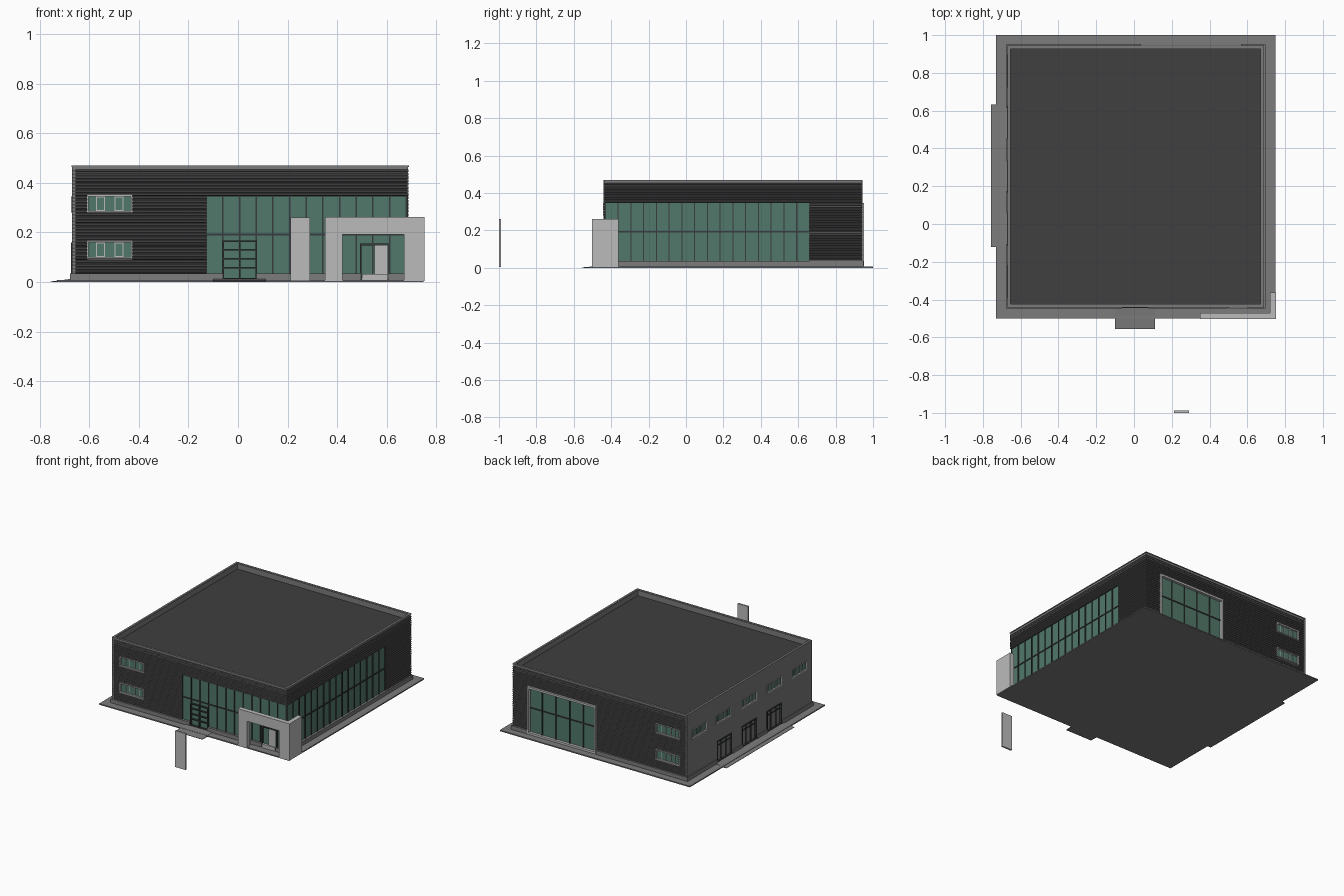
import bpy, bmesh

if "Cube" in bpy.data.objects:
    bpy.data.objects.remove(bpy.data.objects["Cube"])

XL, XR, YF, YB, TOP = -0.67, 0.688, -0.44, 0.943, 0.47


def mat(name, r, g, b):
    m = bpy.data.materials.new(name)
    m.diffuse_color = (r, g, b, 1)
    m.use_nodes = True
    m.node_tree.nodes["Principled BSDF"].inputs["Base Color"].default_value = m.diffuse_color
    return m


SIDING = mat("dark_siding", .085, .085, .085)
ROOF = mat("roof_dark", .05, .05, .05)
GREY = mat("mid_grey", .2, .2, .2)
DARK = mat("dark_frame", .04, .045, .045)
LIGHT = mat("light_grey", .5, .5, .5)
GLASS = mat("green_glass", .085, .19, .145)


def wall_point(side, u, d, z):
    """u runs along the wall, d is the distance outward from it"""
    return {"front": (u, YF - d, z), "back": (u, YB + d, z),
            "left": (XL - d, u, z), "right": (XR + d, u, z)}[side]


class Part:
    def __init__(self, name, material):
        self.name, self.mat, self.bm = name, material, bmesh.new()

    def hexa(self, p):
        v = [self.bm.verts.new(c) for c in p]
        for f in ((0, 1, 2, 3), (4, 7, 6, 5), (0, 4, 5, 1), (1, 5, 6, 2), (2, 6, 7, 3), (3, 7, 4, 0)):
            self.bm.faces.new([v[i] for i in f])

    def box(self, x0, x1, y0, y1, z0, z1):
        self.hexa([(x, y, z) for z in (z0, z1) for x, y in ((x0, y0), (x0, y1), (x1, y1), (x1, y0))])

    def wall(self, side, u0, u1, d0, d1, z0, z1, taper=0):
        self.hexa([wall_point(side, u, d, z) for d, t in ((d0, 0), (d1, taper))
                   for u, z in ((u0, z0 + t), (u1, z0 + t), (u1, z1 - t), (u0, z1 - t))])

    def frame(self, side, u0, u1, z0, z1, w, d0, d1):
        self.wall(side, u0, u0 + w, d0, d1, z0, z1)
        self.wall(side, u1 - w, u1, d0, d1, z0, z1)
        self.wall(side, u0 + w, u1 - w, d0, d1, z1 - w, z1)
        self.wall(side, u0 + w, u1 - w, d0, d1, z0, z0 + w)

    def ring(self, x0, x1, y0, y1, w, z0, z1):
        self.box(x0, x1, y0, y0 + w, z0, z1)
        self.box(x0, x1, y1 - w, y1, z0, z1)
        self.box(x0, x0 + w, y0 + w, y1 - w, z0, z1)
        self.box(x1 - w, x1, y0 + w, y1 - w, z0, z1)

    def done(self):
        bmesh.ops.recalc_face_normals(self.bm, faces=self.bm.faces)
        me = bpy.data.meshes.new(self.name)
        self.bm.to_mesh(me)
        self.bm.free()
        me.materials.append(self.mat)
        bpy.context.collection.objects.link(bpy.data.objects.new(self.name, me))


def spans(u0, u1, z, holes):
    """stretches of wall left over at height z"""
    out, u = [], u0
    for a, b, lo, hi in sorted(holes):
        if lo < z < hi:
            if a > u + .001:
                out.append((u, a))
            u = max(u, b)
    if u1 > u + .001:
        out.append((u, u1))
    return out


# Openings in each wall: u0, u1, z0, z1
small = [(-.61, -.425, .28, .35), (-.61, -.425, .095, .165)]
left_windows = [(c - .087, c + .087, .28, .345) for c in (.81, .54, .25, -.03, -.305)]
left_doors = [(.45, .615, 0, .16), (.175, .335, 0, .16), (-.105, .06, 0, .16)]
back_glass = (.035, .57, .01, .345)
holes = {"front": small + [(-.128, XR, 0, .35)],
         "right": [(YF, .66, 0, .35)],
         "back": small + [back_glass],
         "left": left_windows + left_doors}
ends = {"front": (XL, XR), "back": (XL, XR), "left": (YF, YB), "right": (YF, YB)}

# Solid core and roof deck
p = Part("building_core", GREY)
p.box(XL + .0135, XR - .0135, YF + .0135, YB - .0135, 0, .42)
p.done()
p = Part("roof_deck", ROOF)
p.box(XL + .012, XR - .012, YF + .012, YB - .012, .42, .43)
p.done()
p = Part("parapet_lining", GREY)
p.ring(XL + .003, XR - .003, YF + .003, YB - .003, .014, .42, .468)
p.ring(XL - .001, XR + .001, YF - .001, YB + .001, .014, TOP - .006, TOP)
p.done()

# Wall skins, with ribbed cladding on every side but the left
pitch = .0136
for side, (u0, u1) in ends.items():
    ribbed = side != "left"
    p = Part(side + "_wall", SIDING if ribbed else GREY)
    inset = .004 if ribbed else 0
    zs = sorted({.008, TOP - .004} | {max(z, .008) for h in holes[side] for z in h[2:]})
    for lo, hi in zip(zs, zs[1:]):
        for a, b in spans(u0 + inset, u1 - inset, (lo + hi) / 2, holes[side]):
            p.wall(side, a, b, -.0135, -inset, lo, hi)
    p.done()
    if ribbed:
        p = Part(side + "_cladding_ribs", SIDING)
        z = .035
        while z + pitch < TOP:
            for a, b in spans(u0, u1, z + pitch / 2, holes[side]):
                p.wall(side, a, b, -.004, 0, z, z + pitch * .8, .0025)
            z += pitch
        p.done()

# Small ribbon windows
frames, panes = Part("window_frames", LIGHT), Part("window_panes", GLASS)
wins = [(s, w) for s in ("front", "back") for w in small] + [("left", w) for w in left_windows]
for side, (a, b, lo, hi) in wins:
    panes.wall(side, a, b, -.0135, -.008, lo, hi)
    frames.frame(side, a, b, lo, hi, .006, -.012, .003)
    for f in (.2, .6):
        frames.frame(side, a + (b - a) * f, a + (b - a) * (f + .2), lo + .006, hi - .006, .004, -.009, -.004)
frames.done()
panes.done()

# Large glazed walls
glass, bars = Part("curtain_glass", GLASS), Part("curtain_mullions", DARK)
for side, a, b, lo, hi, n in (("front", -.128, XR - .009, .01, .35, 12),
                              ("right", YF + .009, .66, .01, .35, 16),
                              ("back", *back_glass, 5)):
    glass.wall(side, a, b, -.0135, -.009, lo, hi)
    for i in range(n + 1):
        u = a + (b - a) * i / n
        bars.wall(side, u - .003, u + .003, -.009, -.003, lo, hi)
    bars.wall(side, a, b, -.009, -.004, .188, .196)
    bars.wall(side, a, b, -.009, -.004, hi - .005, hi)
glass.done()
bars.done()
p = Part("back_window_surround", LIGHT)
p.frame("back", *back_glass, .014, -.009, .01)
p.done()

# Main entrance door with push bars
p = Part("main_door", DARK)
p.frame("front", -.063, .077, .01, .168, .006, -.009, .004)
p.wall("front", .004, .010, -.009, .002, .01, .168)
for z in (.055, .09, .128):
    p.wall("front", -.06, .074, -.009, .003, z, z + .006)
p.done()

# Side entrance under the portal
p = Part("side_door_frame", DARK)
p.frame("front", .492, .61, .01, .155, .007, -.009, .002)
p.done()
p = Part("side_door_panel", LIGHT)
p.wall("front", .55, .603, -.009, .001, .03, .148)
p.wall("front", .5, .603, -.009, .008, .008, .033)
p.done()

# Three service doors on the left
fr, leaf = Part("service_door_frames", DARK), Part("service_door_leaves", GREY)
for a, b, lo, hi in left_doors:
    leaf.wall("left", a, b, -.0135, -.009, lo, hi)
    fr.frame("left", a, b, .01, hi, .008, -.0135, .003)
    for t in (.33, .67):
        u = a + (b - a) * t
        fr.wall("left", u - .003, u + .003, -.0135, -.004, .01, hi)
    fr.wall("left", a, b, -.0135, -.004, .12, .126)
fr.done()
leaf.done()

# Base plinth, interrupted at the doors
p = Part("base_plinth", GREY)
gaps = {"front": [(-.063, .077, 0, 1), (.495, .607, 0, 1)], "right": [],
        "back": [(*back_glass[:2], 0, 1)], "left": left_doors}
for side, (u0, u1) in ends.items():
    for a, b in spans(u0 - .007, u1 + .007, .02, gaps[side]):
        p.wall(side, a, b, -.012, .007, .008, .035)
p.done()

# Paved apron, porch and side ramp
p = Part("paved_apron", GREY)
p.box(-.73, .748, -.5, YF + .0135, 0, .008)
p.box(-.73, .748, YB - .0135, 1, 0, .008)
p.box(-.73, XL + .0135, YF + .0135, YB - .0135, 0, .008)
p.box(XR - .0135, .748, YF + .0135, YB - .0135, 0, .008)
p.done()
p = Part("porch_ramp", GREY)
p.hexa([(x, y, z) for x in (-.1, .112) for y, z in ((-.555, 0), (YF, 0), (YF, .012), (-.555, .002))])
p.done()
p = Part("side_ramp", GREY)
p.hexa([(x, y, z) for y in (-.123, .632) for x, z in ((-.757, 0), (XL, 0), (XL, .013), (-.757, .002))])
p.done()

# Light corner portal
p = Part("corner_portal", LIGHT)
p.box(.35, .422, -.502, -.47, .005, .262)
p.box(.67, .752, -.502, -.47, .005, .262)
p.box(.422, .67, -.502, -.47, .192, .262)
p.box(.72, .752, -.47, -.362, .005, .262)
p.done()

# Free-standing sign slab
p = Part("sign_slab", LIGHT)
p.box(.211, .291, -1, -.988, .005, .26)
p.done()
